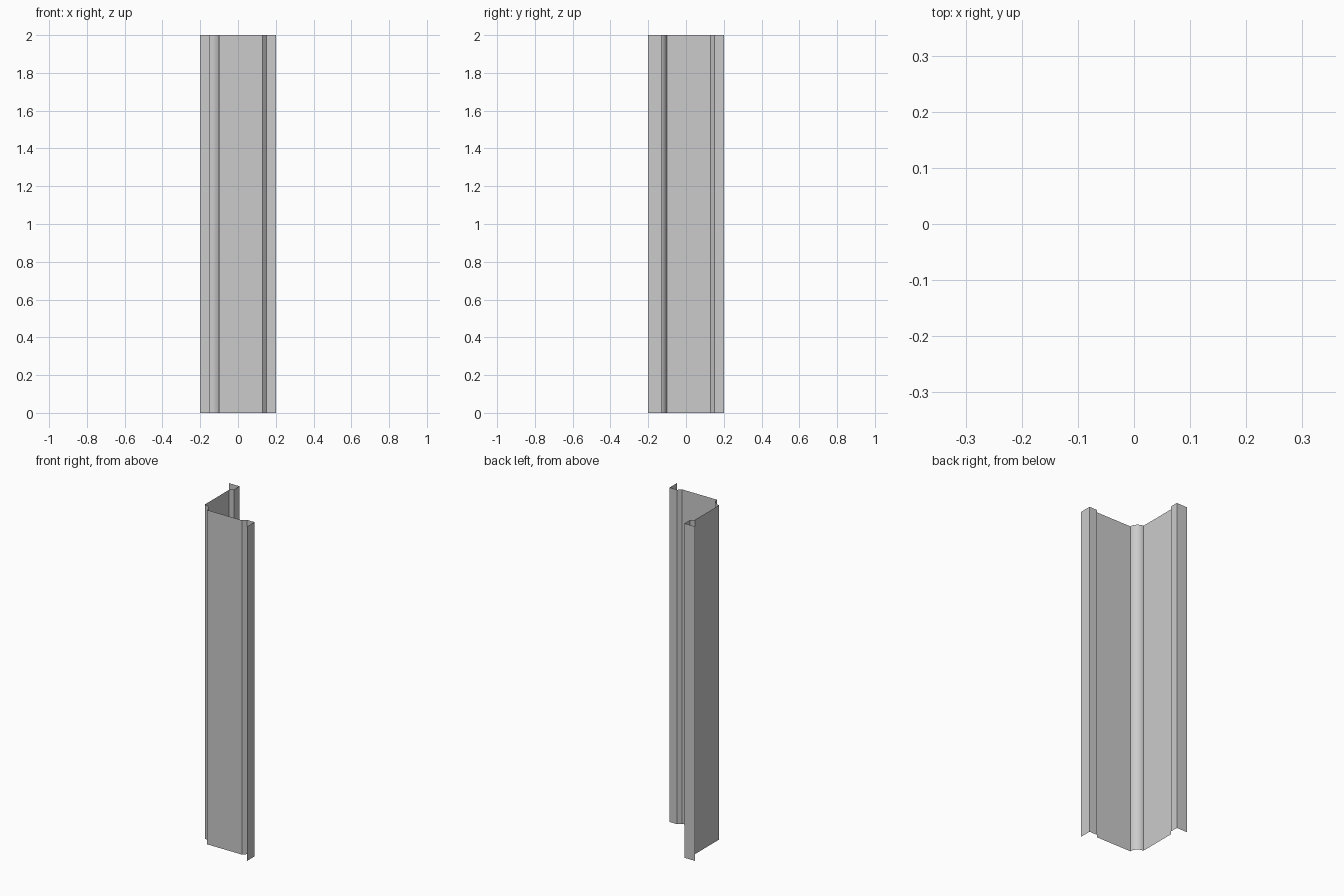
import bpy, bmesh
from math import sin, cos, pi

if "Cube" in bpy.data.objects:
    bpy.data.objects.remove(bpy.data.objects["Cube"])

HEIGHT = 2.0

# One arm of the corner section: hooked flange, return lip, slanted step, web end
arm = [(0.20, -0.20), (0.20, -0.13), (0.15, -0.13), (0.13, -0.15)]

# Rounded inward groove along the corner, from the x arm to the y arm
SEG = 12
groove = [(-0.15 + 0.05 * cos(i * pi / 2 / SEG), -0.15 + 0.05 * sin(i * pi / 2 / SEG))
          for i in range(SEG + 1)]

# The second arm mirrors the first across the diagonal
profile = arm + groove + [(y, x) for x, y in reversed(arm)]

# Extrude the open section upward as a thin sheet
bm = bmesh.new()
verts = [bm.verts.new((x, y, 0)) for x, y in profile]
edges = [bm.edges.new(pair) for pair in zip(verts, verts[1:])]
top = bmesh.ops.extrude_edge_only(bm, edges=edges)["geom"]
bmesh.ops.translate(bm, vec=(0, 0, HEIGHT),
                    verts=[g for g in top if isinstance(g, bmesh.types.BMVert)])
bmesh.ops.recalc_face_normals(bm, faces=bm.faces)

mesh = bpy.data.meshes.new("corner_trim")
bm.to_mesh(mesh)
bm.free()
obj = bpy.data.objects.new("corner_trim", mesh)
bpy.context.collection.objects.link(obj)

# Smooth groove, crisp folds
bpy.context.view_layer.objects.active = obj
obj.select_set(True)
bpy.ops.object.shade_smooth_by_angle(angle=pi / 6)
